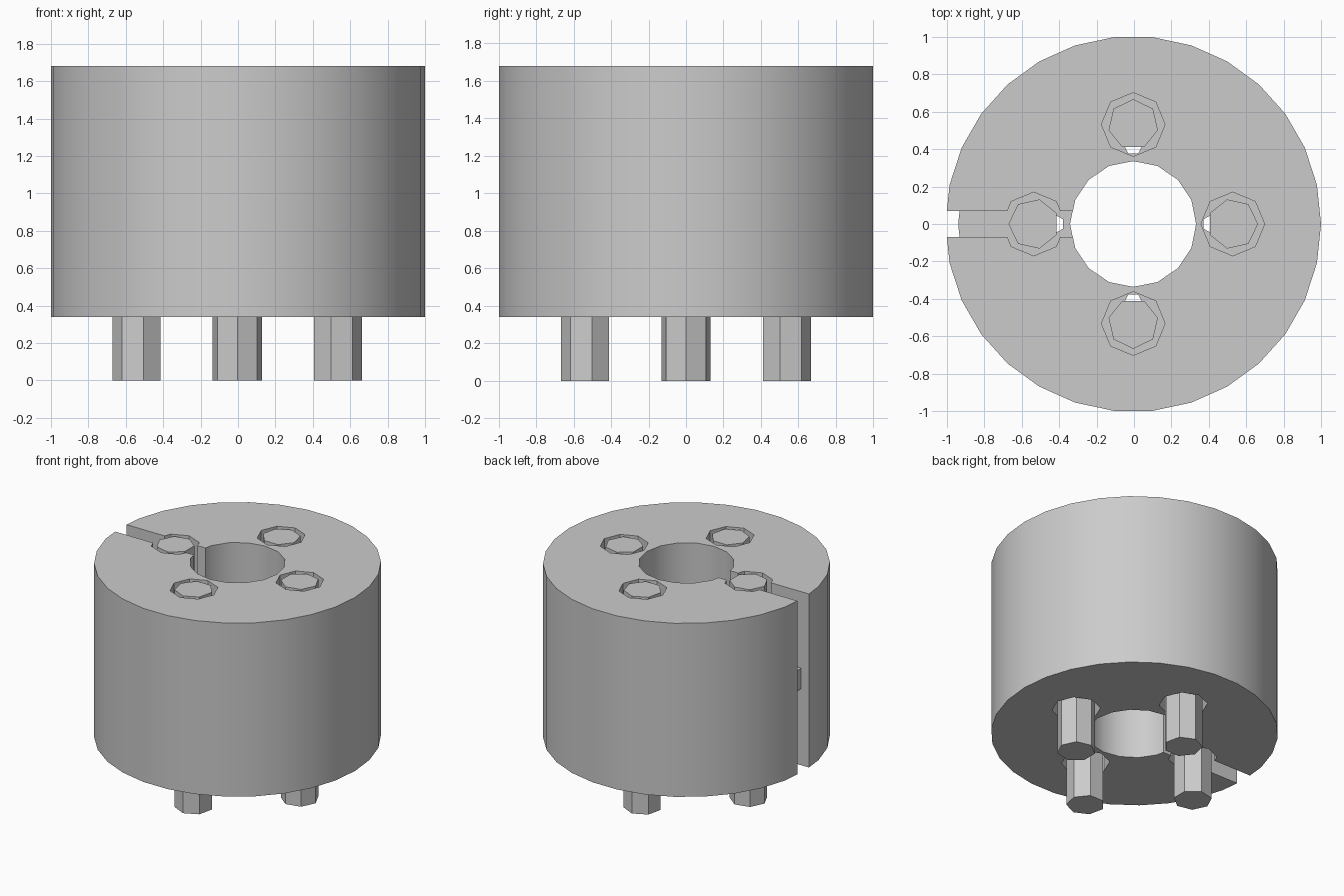
import bpy
import bmesh
from math import cos, sin, pi, radians
from mathutils import Matrix

if "Cube" in bpy.data.objects:
    bpy.data.objects.remove(bpy.data.objects["Cube"], do_unlink=True)

# Main sizes; the slot trims one side, so the axis sits slightly off centre
AXIS_X = -0.004
OUTER, BORE = 1.004, 0.336
BOTTOM, TOP = 0.34, 1.68
PIN_RING = 0.532

grey = bpy.data.materials.new("plain grey")
grey.use_nodes = True
colour = (0.6, 0.6, 0.6, 1)
grey.diffuse_color = colour
grey.node_tree.nodes["Principled BSDF"].inputs["Base Color"].default_value = colour


def polygon(radius, sides, centre=0.0):
    return [(centre + radius * cos(2 * pi * i / sides),
             radius * sin(2 * pi * i / sides)) for i in range(sides)]


def prism(name, points, low, high, turn=0.0):
    """Extrude a flat outline upward, turned about the main axis."""
    bm = bmesh.new()
    face = bm.faces.new([bm.verts.new((x, y, low)) for x, y in points])
    new = bmesh.ops.extrude_face_region(bm, geom=[face])["geom"]
    bmesh.ops.translate(bm, vec=(0, 0, high - low),
                        verts=[v for v in new if isinstance(v, bmesh.types.BMVert)])
    bmesh.ops.recalc_face_normals(bm, faces=bm.faces)
    bm.transform(Matrix.Translation((AXIS_X, 0, 0)) @ Matrix.Rotation(turn, 4, "Z"))
    mesh = bpy.data.meshes.new(name)
    bm.to_mesh(mesh)
    bm.free()
    mesh.materials.append(grey)
    obj = bpy.data.objects.new(name, mesh)
    bpy.context.collection.objects.link(obj)
    return obj


def cut(target, cutters):
    """Subtract the cutters, then discard them."""
    for cutter in cutters:
        cutter.hide_render = True
        bpy.ops.object.select_all(action="DESELECT")
        target.select_set(True)
        bpy.context.view_layer.objects.active = target
        mod = target.modifiers.new("cut", "BOOLEAN")
        mod.operation, mod.solver, mod.object = "DIFFERENCE", "EXACT", cutter
        bpy.ops.object.modifier_apply(modifier=mod.name)
        bpy.data.objects.remove(cutter, do_unlink=True)


quarters = [radians(a) for a in (0, 90, 180, 270)]

# Slotted body with a bore and four pin holes
body = prism("body", polygon(OUTER, 30), BOTTOM, TOP)
cutters = [prism("bore_cutter", polygon(BORE, 16), 0, 2),
           prism("slot_cutter", [(-1.2, -0.07), (-0.2, -0.07), (-0.2, 0.07), (-1.2, 0.07)], 0, 2)]
cutters += [prism("hole_cutter", polygon(0.17, 8, PIN_RING), 0, 2, a) for a in quarters]
cut(body, cutters)

# Inner plate that holds the pins, seen through the slot and holes
plate = prism("inner_plate", polygon(0.936, 30), 0.93, 1.09)
notch = [(0.376, -0.026), (0.45, -0.065), (0.45, 0.065), (0.376, 0.026)]
cutters = [prism("plate_bore_cutter", polygon(BORE + 0.002, 16), 0, 2)]
cutters += [prism("notch_cutter", notch, 0, 2, a) for a in quarters]
cut(plate, cutters)

# Seven-sided pins, pointed outward
pins = [prism(f"{side}_pin", polygon(0.135, 7, PIN_RING), 0, TOP - 0.002, a)
        for side, a in zip(("left", "back", "right", "front"), quarters)]

# Smooth rounds, sharp edges
bpy.ops.object.select_all(action="DESELECT")
for obj in [body, plate] + pins:
    obj.select_set(True)
bpy.context.view_layer.objects.active = body
bpy.ops.object.shade_smooth_by_angle(angle=radians(30))
